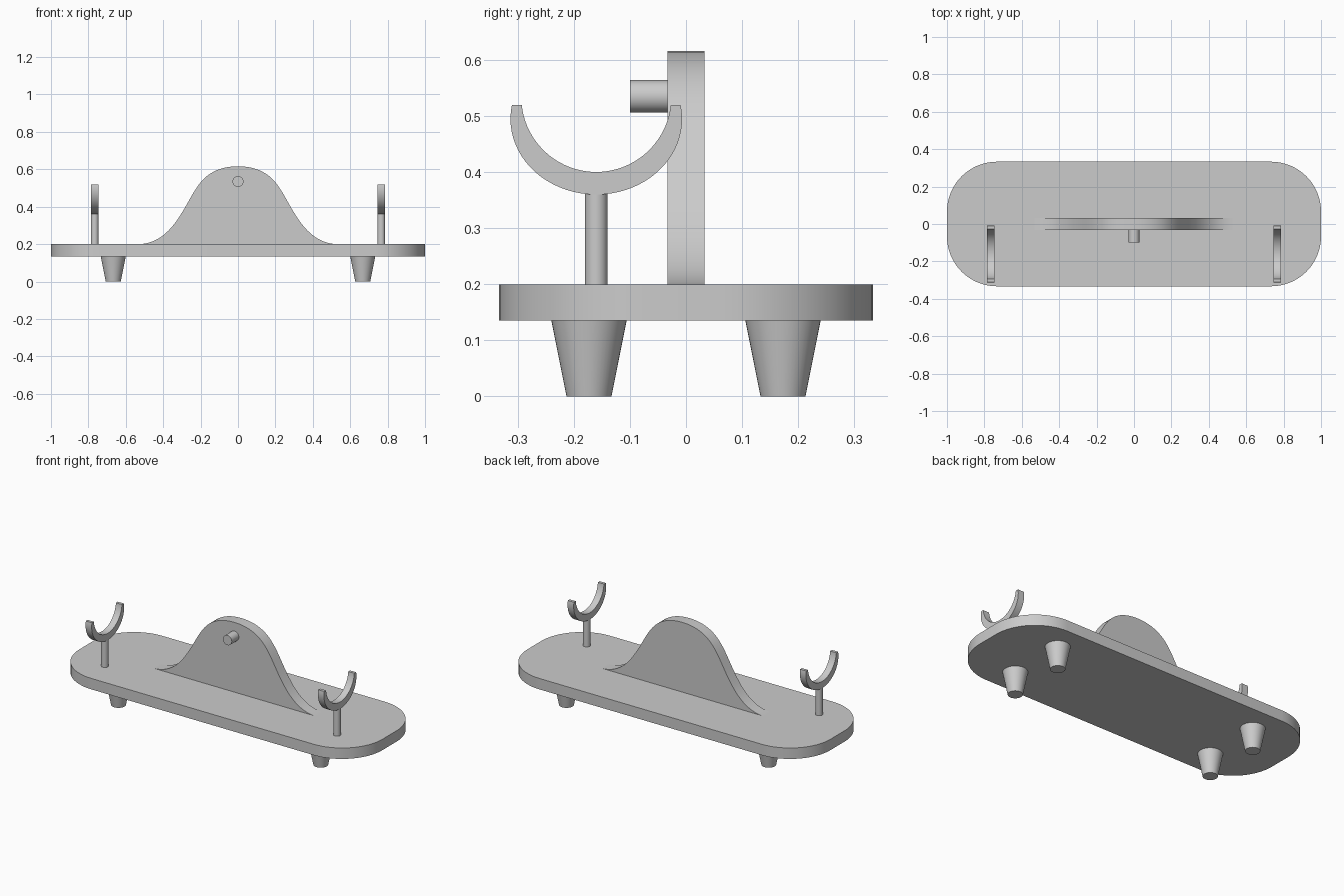
import bpy
import bmesh
from math import asin, cos, sin, pi, radians
from mathutils import Vector
from mathutils.geometry import interpolate_bezier

if "Cube" in bpy.data.objects:
    bpy.data.objects.remove(bpy.data.objects["Cube"])

grey = bpy.data.materials.new("plain grey")
grey.use_nodes = True
grey.diffuse_color = (0.6, 0.6, 0.6, 1)
grey.node_tree.nodes["Principled BSDF"].inputs["Base Color"].default_value = grey.diffuse_color


def finish(obj, name):
    obj.name = obj.data.name = name
    obj.data.materials.append(grey)
    bpy.ops.object.select_all(action="DESELECT")
    obj.select_set(True)
    bpy.context.view_layer.objects.active = obj
    bpy.ops.object.shade_smooth_by_angle(angle=radians(30))
    return obj


def prism(name, outline, place, low, high):
    """Extrude a 2D outline; place(u, v, depth) maps it into space."""
    bm = bmesh.new()
    face = bm.faces.new([bm.verts.new(place(u, v, low)) for u, v in outline])
    shift = Vector(place(0, 0, high)) - Vector(place(0, 0, low))
    grown = bmesh.ops.extrude_face_region(bm, geom=[face], use_keep_orig=True)
    moved = [g for g in grown["geom"] if isinstance(g, bmesh.types.BMVert)]
    bmesh.ops.translate(bm, verts=moved, vec=shift)
    bmesh.ops.recalc_face_normals(bm, faces=bm.faces)
    mesh = bpy.data.meshes.new(name)
    bm.to_mesh(mesh)
    bm.free()
    obj = bpy.data.objects.new(name, mesh)
    bpy.context.collection.objects.link(obj)
    return finish(obj, name)


def cone(name, r_low, r_high, depth, centre, rotation=(0, 0, 0)):
    bpy.ops.mesh.primitive_cone_add(vertices=48, radius1=r_low, radius2=r_high,
                                    depth=depth, location=centre, rotation=rotation)
    return finish(bpy.context.object, name)


def arc(cu, cv, ru, rv, start, end, steps):
    angles = [start + (end - start) * i / steps for i in range(steps + 1)]
    return [(cu + ru * cos(a), cv + rv * sin(a)) for a in angles]


# Base board with rounded corners
radius = 0.267
board = []
for i, (sx, sy) in enumerate([(1, 1), (-1, 1), (-1, -1), (1, -1)]):
    board += arc(sx * (1 - radius), sy * (0.333 - radius), radius, radius,
                 i * pi / 2, (i + 1) * pi / 2, 16)
prism("base_board", board, lambda u, v, d: (u, v, d), 0.135, 0.2)

# Bell-shaped upright: crown, flank and flared foot
segments = [
    [(0, 0.616), (0.09, 0.616), (0.155, 0.585), (0.2, 0.53)],
    [(0.2, 0.53), (0.245, 0.475), (0.27, 0.41), (0.32, 0.337)],
    [(0.32, 0.337), (0.37, 0.26), (0.44, 0.2), (0.533, 0.2)],
]
half = [(0, 0.616)]
for segment in segments:
    knots = [Vector((u, v, 0)) for u, v in segment]
    half += [(p.x, p.y) for p in interpolate_bezier(*knots, 14)[1:]]
bell = half + [(-u, v) for u, v in reversed(half[1:])]
prism("bell_upright", bell, lambda u, v, d: (u, d, v), -0.033, 0.033)

# Peg on the front of the upright
cone("front_peg", 0.029, 0.029, 0.07, (0, -0.065, 0.535), (pi / 2, 0, 0))

# Crescent cradle outline: outer ellipse, then inner circle back
tilt = asin(0.025 / 0.135)
dip = asin(0.014 / 0.1337)
crescent = arc(-0.16, 0.495, 0.153, 0.135, tilt, -pi - tilt, 40)
crescent += arc(-0.16, 0.534, 0.1337, 0.1337, dip - pi, -dip, 40)

# Cradles, posts and feet on each side
for side, s in (("left", 1), ("right", -1)):
    x = s * 0.766
    prism(side + "_cradle", crescent, lambda u, v, d: (d, u, v), x - 0.02, x + 0.02)
    cone(side + "_post", 0.02, 0.02, 0.17, (x, -0.16, 0.285))
    for end, y in (("front", -0.173), ("back", 0.173)):
        cone(f"{end}_{side}_foot", 0.04, 0.067, 0.135, (s * 0.667, y, 0.0675))
